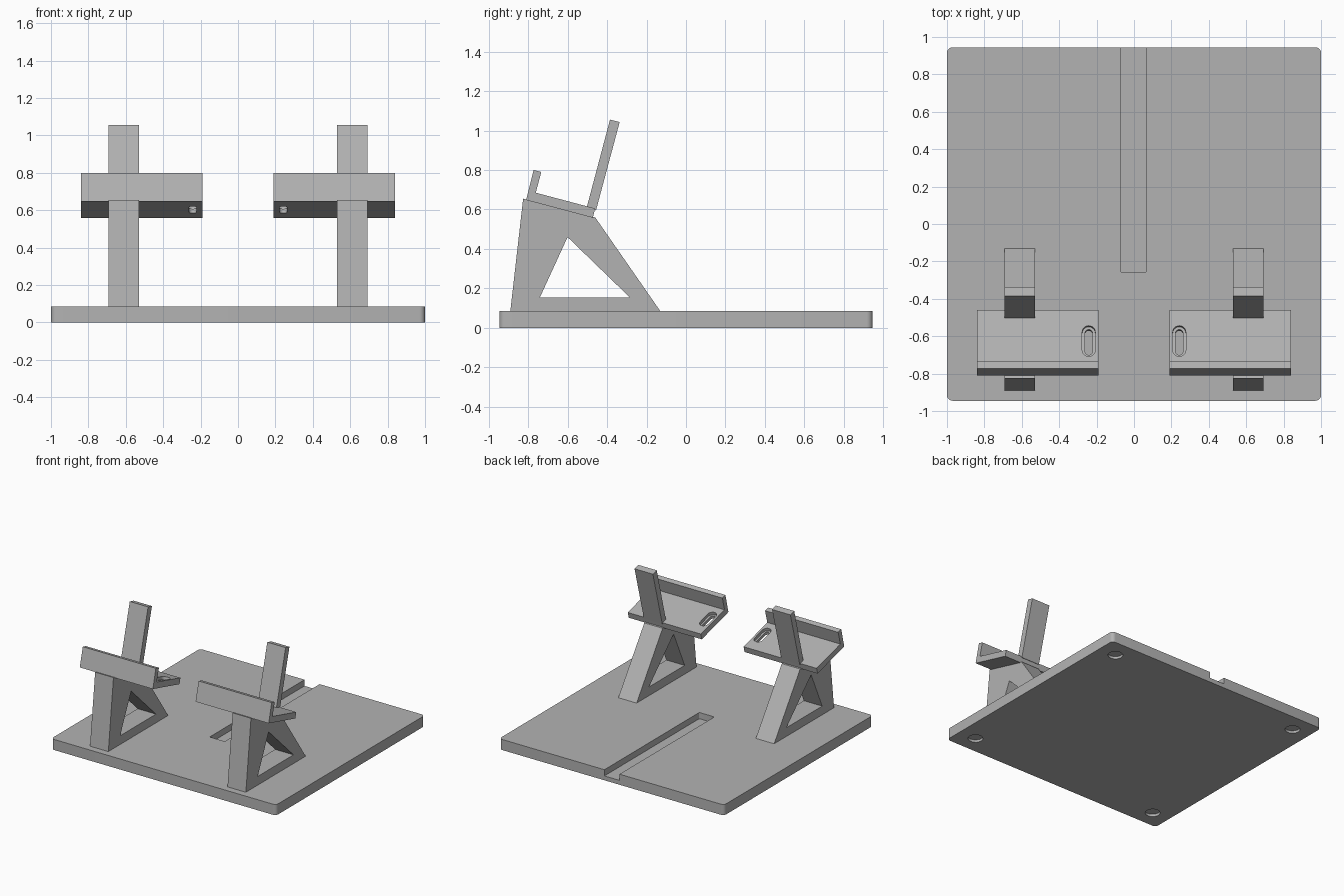
import bpy
import bmesh
from math import radians, cos, sin, pi
from mathutils import Matrix, Vector

if "Cube" in bpy.data.objects:
    bpy.data.objects.remove(bpy.data.objects["Cube"], do_unlink=True)

grey = bpy.data.materials.new("plain grey")
grey.use_nodes = True
grey.diffuse_color = (0.45, 0.45, 0.45, 1)
grey.node_tree.nodes["Principled BSDF"].inputs["Base Color"].default_value = (0.45, 0.45, 0.45, 1)


def prism(name, outline, extrude, matrix=None):
    """Extrude a closed 3D outline along a vector."""
    bm = bmesh.new()
    face = bm.faces.new([bm.verts.new(p) for p in outline])
    top = bmesh.ops.extrude_face_region(bm, geom=[face])["geom"]
    bmesh.ops.translate(bm, vec=extrude, verts=[v for v in top if isinstance(v, bmesh.types.BMVert)])
    if matrix:
        bm.transform(matrix)
    bmesh.ops.recalc_face_normals(bm, faces=bm.faces)
    mesh = bpy.data.meshes.new(name)
    bm.to_mesh(mesh)
    bm.free()
    mesh.materials.append(grey)
    obj = bpy.data.objects.new(name, mesh)
    bpy.context.collection.objects.link(obj)
    return obj


def side_prism(name, profile, x0, x1):
    """Side profile in (y, z) swept from x0 to x1."""
    return prism(name, [(x0, y, z) for y, z in profile], (x1 - x0, 0, 0))


def rounded(hx, hy, r, steps=6):
    """Rounded rectangle outline on the ground plane."""
    pts = []
    for i, (sx, sy) in enumerate([(1, 1), (-1, 1), (-1, -1), (1, -1)]):
        for k in range(steps + 1):
            a = (i + k / steps) * pi / 2
            p = (sx * (hx - r) + r * cos(a), sy * (hy - r) + r * sin(a), 0)
            if not pts or (Vector(p) - Vector(pts[-1])).length > 1e-5:
                pts.append(p)
    if (Vector(pts[0]) - Vector(pts[-1])).length < 1e-5:
        pts.pop()
    return pts


def cut(obj, cutter):
    """Subtract a cutter and discard it."""
    mod = obj.modifiers.new("cut", "BOOLEAN")
    mod.operation = "DIFFERENCE"
    mod.solver = "EXACT"
    mod.object = cutter
    bpy.ops.object.select_all(action="DESELECT")
    bpy.context.view_layer.objects.active = obj
    obj.select_set(True)
    bpy.ops.object.modifier_apply(modifier=mod.name)
    bpy.data.objects.remove(cutter, do_unlink=True)


def smooth(obj):
    bpy.ops.object.select_all(action="DESELECT")
    bpy.context.view_layer.objects.active = obj
    obj.select_set(True)
    bpy.ops.object.shade_smooth_by_angle(angle=radians(30))


# Base plate with a cable groove open at the back and round foot recesses
base = prism("base_plate", rounded(1, 0.945, 0.03), (0, 0, 0.085))
cut(base, prism("groove_cutter", rounded(0.067, 0.64, 0.008, 3), (0, 0, 0.1),
                Matrix.Translation((-0.003, 0.38, 0.035))))
for sx in (-1, 1):
    for sy in (-1, 1):
        cut(base, prism("foot_cutter", rounded(0.055, 0.055, 0.055), (0, 0, 0.04),
                        Matrix.Translation((sx * 0.85, sy * 0.8, -0.02))))
smooth(base)

LEG = [(-0.89, 0.085), (-0.825, 0.655), (-0.46, 0.56), (-0.13, 0.085)]
WINDOW = [(-0.74, 0.155), (-0.60, 0.46), (-0.285, 0.155)]
TRAY = [(-0.81, 0.648), (-0.772, 0.80), (-0.733, 0.79), (-0.761, 0.685), (-0.46, 0.605), (-0.472, 0.558)]
BACK = [(-0.503, 0.61), (-0.385, 1.055), (-0.336, 1.043), (-0.456, 0.595)]

# Two mirrored stands
for side, s in (("left", 1), ("right", -1)):
    # Triangular leg with a triangular opening
    leg = side_prism(side + "_leg", LEG, s * 0.53, s * 0.693)
    cut(leg, side_prism("window_cutter", WINDOW, s * 0.4, s * 0.8))

    # Tilted tray with a front lip and a stepped slot
    tray = side_prism(side + "_tray", TRAY, s * 0.19, s * 0.84)
    tilt = Matrix.Translation((s * 0.242, -0.626, 0.649)) @ Matrix.Rotation(radians(-15), 4, "X")
    cut(tray, prism("slot_cutter", rounded(0.02, 0.07, 0.02), (0, 0, 0.2),
                    tilt @ Matrix.Translation((0, 0, -0.1))))
    cut(tray, prism("slot_recess_cutter", rounded(0.035, 0.085, 0.035), (0, 0, 0.1),
                    tilt @ Matrix.Translation((0, 0, -0.024))))
    smooth(tray)

    # Leaning back rest
    side_prism(side + "_back_rest", BACK, s * 0.53, s * 0.693)
